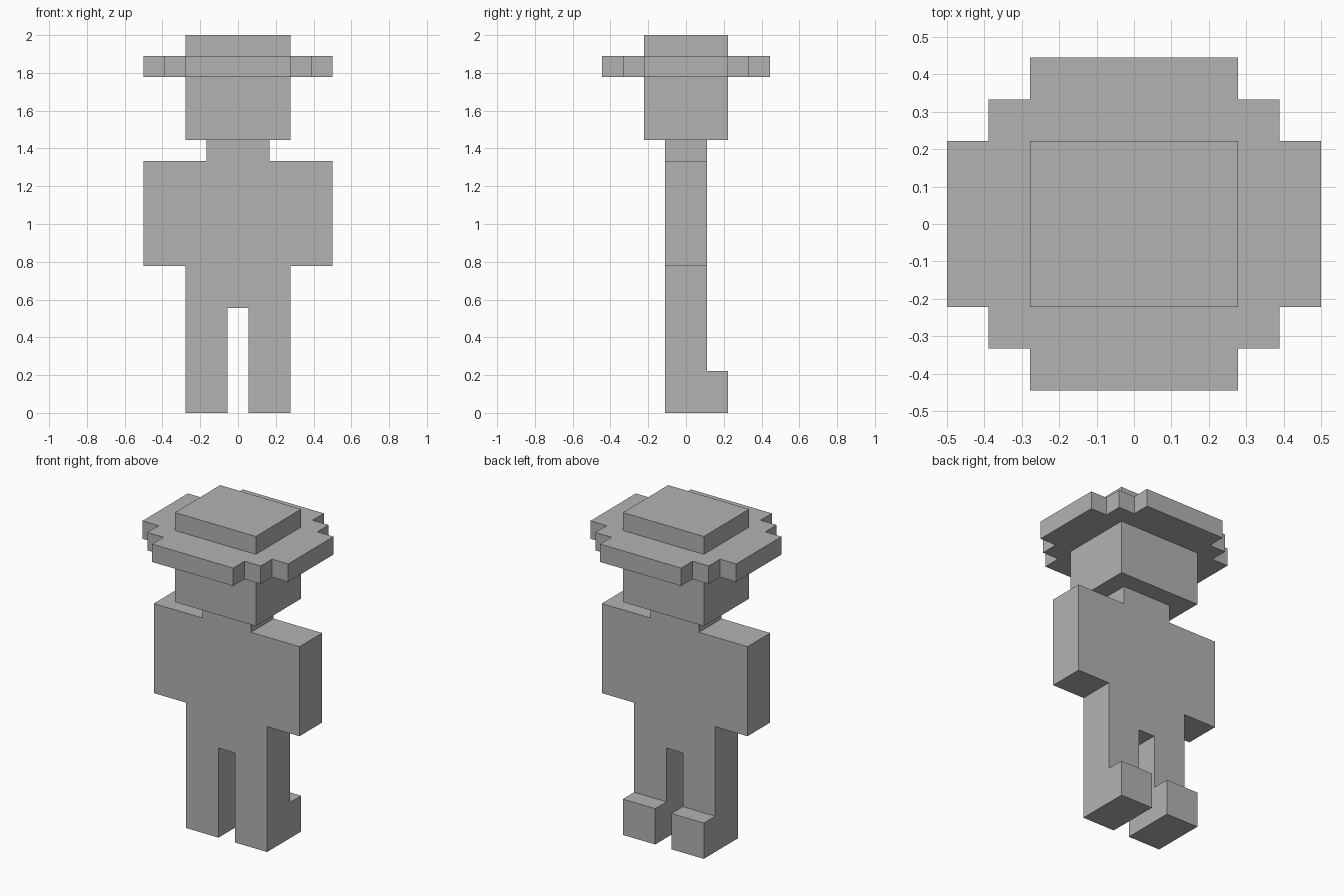
import bpy
import bmesh
from mathutils import Vector

U = 1 / 9  # size of one block

cube = bpy.data.objects.get("Cube")
if cube:
    bpy.data.objects.remove(cube, do_unlink=True)

grey = bpy.data.materials.new("plain_grey")
grey.use_nodes = True
colour = (0.45, 0.45, 0.45, 1)
grey.diffuse_color = colour
grey.node_tree.nodes["Principled BSDF"].inputs["Base Color"].default_value = colour


def extrude_profile(name, outline, axis, start, end):
    """Extrude a flat outline (in blocks) along an axis from start to end."""
    def place(a, b):
        point = [a, b]
        point.insert(axis, start)
        return Vector(point) * U

    bm = bmesh.new()
    face = bm.faces.new([bm.verts.new(place(a, b)) for a, b in outline])
    top = bmesh.ops.extrude_face_region(bm, geom=[face], use_keep_orig=True)
    move = Vector((0, 0, 0))
    move[axis] = (end - start) * U
    verts = [g for g in top["geom"] if isinstance(g, bmesh.types.BMVert)]
    bmesh.ops.translate(bm, verts=verts, vec=move)
    bmesh.ops.recalc_face_normals(bm, faces=bm.faces)
    mesh = bpy.data.meshes.new(name)
    bm.to_mesh(mesh)
    bm.free()
    mesh.materials.append(grey)
    obj = bpy.data.objects.new(name, mesh)
    bpy.context.collection.objects.link(obj)
    return obj


def mirrored(half):
    """Complete an outline by mirroring it across its first coordinate."""
    return half + [(-a, b) for a, b in reversed(half)]


def rectangle(a, b):
    return mirrored([(a, -b), (a, b)])


# Legs with feet, as L-shaped side profiles
leg = [(-1, 0), (2, 0), (2, 2), (1, 2), (1, 5), (-1, 5)]
extrude_profile("left_leg", leg, 0, 0.5, 2.5)
extrude_profile("right_leg", leg, 0, -2.5, -0.5)

# Hips, torso with arms, and neck as one front profile
body = mirrored([(2.5, 5), (2.5, 7), (4.5, 7), (4.5, 12), (1.5, 12), (1.5, 13)])
extrude_profile("torso", body, 1, -1, 1)

# Head and hat
extrude_profile("head", rectangle(2.5, 2), 2, 13, 16)
corner = [(4.5, 2), (3.5, 2), (3.5, 3), (2.5, 3), (2.5, 4)]
brim = mirrored([(a, -b) for a, b in reversed(corner)] + corner)
extrude_profile("hat_brim", brim, 2, 16, 17)
extrude_profile("hat_crown", rectangle(2.5, 2), 2, 17, 18)
